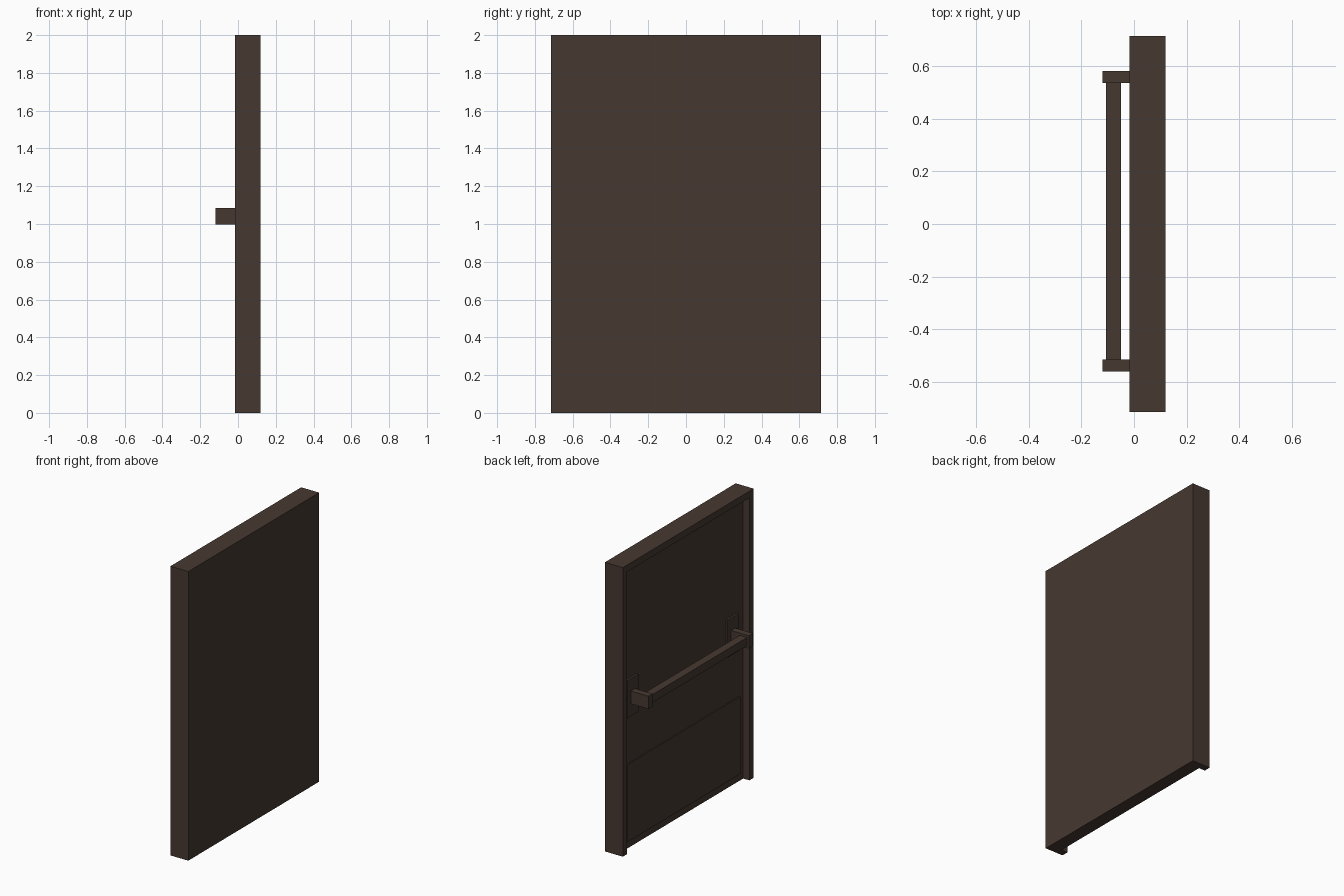
import bpy
import bmesh
from mathutils import Vector

default = bpy.data.objects.get("Cube")
if default:
    bpy.data.objects.remove(default, do_unlink=True)

brown = bpy.data.materials.new("dark_brown")
brown.use_nodes = True
colour = (0.061, 0.040, 0.030, 1)
brown.diffuse_color = colour
brown.node_tree.nodes["Principled BSDF"].inputs["Base Color"].default_value = colour


def box(name, x, y, z):
    """Box spanning the given (low, high) range on each axis."""
    bm = bmesh.new()
    bmesh.ops.create_cube(bm, size=1)
    for v in bm.verts:
        v.co = Vector([(r[0] + r[1]) / 2 + c * (r[1] - r[0])
                       for c, r in zip(v.co, (x, y, z))])
    mesh = bpy.data.meshes.new(name)
    bm.to_mesh(mesh)
    bm.free()
    mesh.materials.append(brown)
    obj = bpy.data.objects.new(name, mesh)
    bpy.context.collection.objects.link(obj)
    return obj


FRONT, PANEL, BACK = -0.017, 0.03, 0.12
HALF, RIM = 0.715, 0.047

# Door slab, with a recess open at the bottom that leaves jambs and a lintel
door = box("door_slab", (FRONT, BACK), (-HALF, HALF), (0, 2))
cutter = box("recess_cutter", (FRONT - 0.1, PANEL), (RIM - HALF, HALF - RIM), (-0.1, 2 - RIM))
cutter.hide_render = True
cut = door.modifiers.new("recess", 'BOOLEAN')
cut.operation = 'DIFFERENCE'
cut.solver = 'EXACT'
cut.object = cutter
bpy.context.view_layer.objects.active = door
bpy.ops.object.modifier_apply(modifier=cut.name)
bpy.data.objects.remove(cutter, do_unlink=True)

# Kick plate on the lower part of the recessed panel
box("kick_plate", (PANEL - 0.008, PANEL), (-0.625, 0.61), (0.05, 0.585))

# Push bar mounts: a backing plate and an arm at each end
BAR_Z = 1.042
for side, y in (("left", 0.558), ("right", -0.538)):
    box(side + "_mount_plate", (PANEL - 0.014, PANEL), (y - 0.06, y + 0.06),
        (BAR_Z - 0.13, BAR_Z + 0.13))
    box(side + "_mount_arm", (-0.12, PANEL - 0.014), (y - 0.023, y + 0.023),
        (BAR_Z - 0.044, BAR_Z + 0.044))

# Push bar between the arms
box("push_bar", (-0.106, -0.05), (-0.515, 0.535), (BAR_Z - 0.028, BAR_Z + 0.028))
